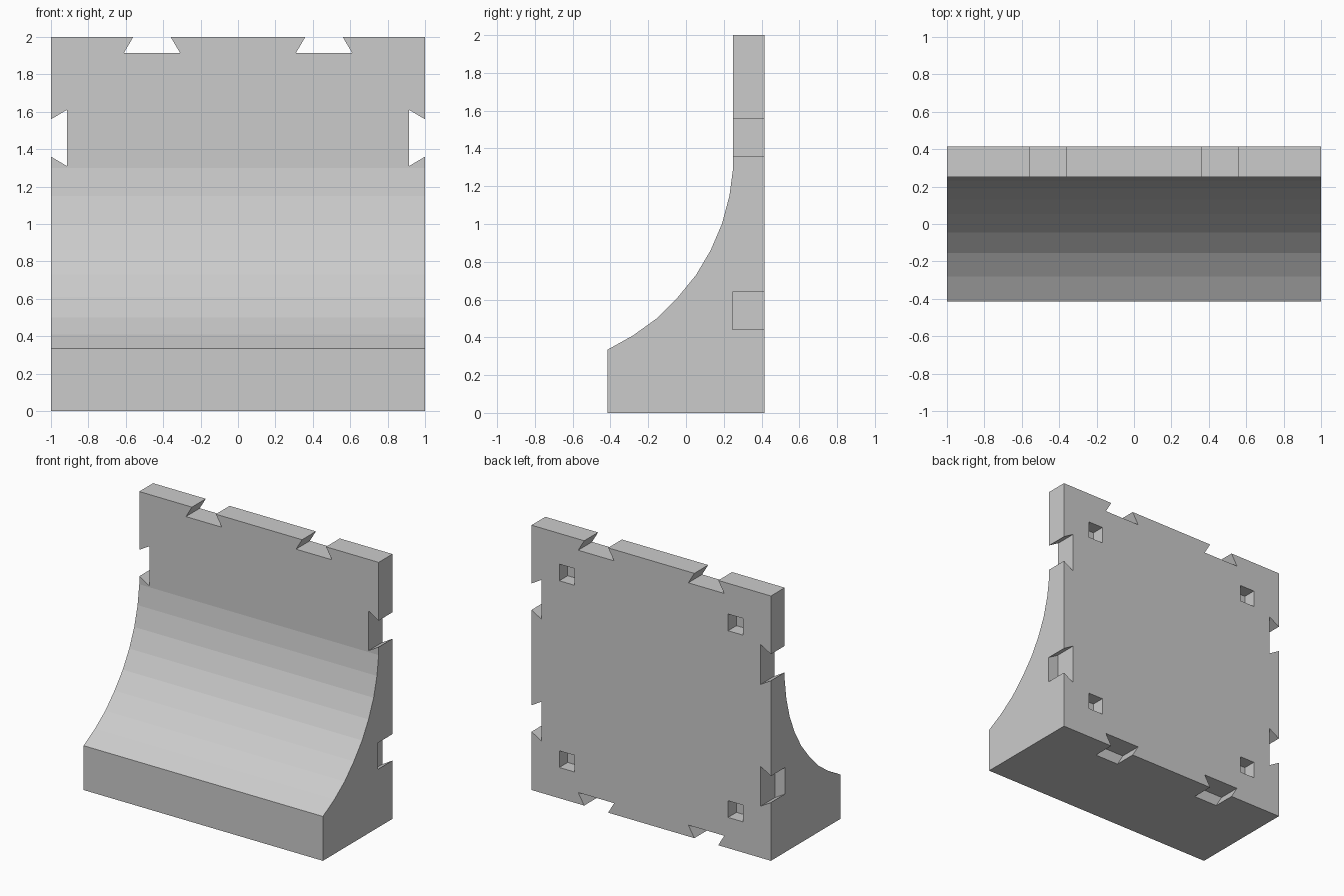
import bpy, bmesh
from math import pi
from mathutils import Matrix, Vector

if "Cube" in bpy.data.objects:
    bpy.data.objects.remove(bpy.data.objects["Cube"])

BACK = 0.415      # rear face y
NOTCH_Y = 0.245   # front end of the dovetail notches


def add_prism(bm, points, offset):
    """Extrude a flat polygon along offset into a closed solid."""
    face = bm.faces.new([bm.verts.new(p) for p in points])
    ext = bmesh.ops.extrude_face_region(bm, geom=[face])
    verts = [g for g in ext["geom"] if isinstance(g, bmesh.types.BMVert)]
    bmesh.ops.translate(bm, verts=verts, vec=offset)


def make_object(bm, name):
    bmesh.ops.recalc_face_normals(bm, faces=bm.faces[:])
    mesh = bpy.data.meshes.new(name)
    bm.to_mesh(mesh)
    bm.free()
    obj = bpy.data.objects.new(name, mesh)
    bpy.context.collection.objects.link(obj)
    return obj


# Wall tile with a faceted concave flare at its foot (profile in y, z)
profile = [(-BACK, 0), (BACK, 0), (BACK, 2), (0.25, 2), (0.25, 1.30),
           (0.23, 1.15), (0.19, 1.0), (0.13, 0.86), (0.053, 0.73),
           (-0.045, 0.61), (-0.155, 0.50), (-0.28, 0.41), (-BACK, 0.335)]
bm = bmesh.new()
add_prism(bm, [(-1, y, z) for y, z in profile], Vector((2, 0, 0)))
wall = make_object(bm, "flared_wall_tile")

# Two dovetail notches on each of the four edges
bm = bmesh.new()
centre = Vector((0, 0, 1))
dovetail = [(-0.15, 0.915), (0.15, 0.915), (0.088, 1.02), (-0.088, 1.02)]
for k in range(4):
    turn = Matrix.Rotation(k * pi / 2, 3, 'Y')
    for shift in (-0.46, 0.46):
        pts = [centre + turn @ Vector((u + shift, NOTCH_Y, w)) for u, w in dovetail]
        add_prism(bm, pts, Vector((0, 0.3, 0)))

# Four square peg sockets in the rear face
h = 0.063
for x in (-0.705, 0.705):
    for z in (0.295, 1.705):
        pts = [(x + a * h, BACK - 0.1, z + b * h)
               for a, b in ((-1, -1), (1, -1), (1, 1), (-1, 1))]
        add_prism(bm, pts, Vector((0, 0.2, 0)))
cutter = make_object(bm, "notch_and_socket_cutter")
cutter.hide_render = True

# Cut everything out of the wall
mod = wall.modifiers.new("notches_and_sockets", 'BOOLEAN')
mod.operation = 'DIFFERENCE'
mod.solver = 'EXACT'
mod.object = cutter
bpy.context.view_layer.objects.active = wall
wall.select_set(True)
bpy.ops.object.modifier_apply(modifier=mod.name)
bpy.data.objects.remove(cutter, do_unlink=True)
